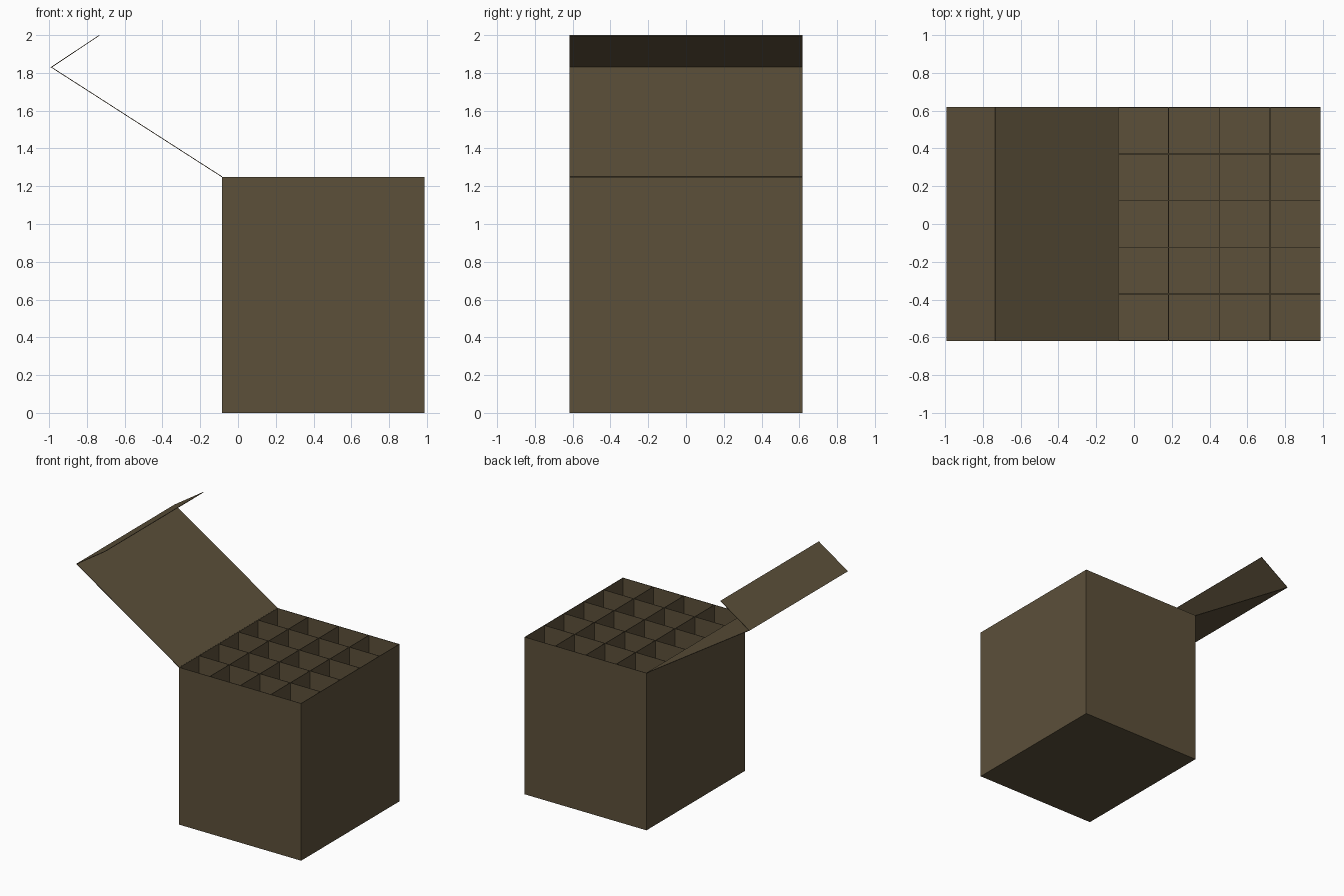
import bpy, bmesh

if "Cube" in bpy.data.objects:
    bpy.data.objects.remove(bpy.data.objects["Cube"])

X0, X1 = -0.085, 0.988      # box extent in x (hinge side at X0)
HY, H = 0.618, 1.25         # half depth and height
T = 0.004                   # card thickness

card = bpy.data.materials.new("cardboard")
card.diffuse_color = (0.107, 0.08, 0.042, 1)
card.use_nodes = True
card.node_tree.nodes["Principled BSDF"].inputs["Base Color"].default_value = card.diffuse_color


def sheet(name, quads, offset):
    """Thin card object made of quads that share edges, thickened by solidify."""
    bm = bmesh.new()
    for quad in quads:
        bm.faces.new([bm.verts.new(p) for p in quad])
    bmesh.ops.remove_doubles(bm, verts=bm.verts, dist=1e-5)
    mesh = bpy.data.meshes.new(name)
    bm.to_mesh(mesh)
    bm.free()
    mesh.materials.append(card)
    obj = bpy.data.objects.new(name, mesh)
    bpy.context.collection.objects.link(obj)
    mod = obj.modifiers.new("thickness", 'SOLIDIFY')
    mod.thickness, mod.offset = T, offset
    mod.use_even_offset = True
    return obj


# Open-topped box: floor and four walls, normals outward
corners = [(X0, -HY), (X1, -HY), (X1, HY), (X0, HY)]
quads = [[(x, y, 0) for x, y in reversed(corners)]]
for i in range(4):
    (ax, ay), (bx, by) = corners[i], corners[(i + 1) % 4]
    quads.append([(ax, ay, 0), (bx, by, 0), (bx, by, H), (ax, ay, H)])
sheet("box", quads, -1)

# Dividers making a 4 x 5 grid of cells
for i in range(1, 4):
    x = X0 + (X1 - X0) * i / 4
    sheet(f"cross_divider_{i}", [[(x, -HY + T, T), (x, HY - T, T),
                                  (x, HY - T, H), (x, -HY + T, H)]], 0)
for i in range(1, 5):
    y = -HY + 2 * HY * i / 5
    sheet(f"long_divider_{i}", [[(X0 + T, y, T), (X1 - T, y, T),
                                 (X1 - T, y, H), (X0 + T, y, H)]], 0)

# Open lid with its folded tuck flap
profile = [(X0, H), (-0.988, 1.83), (-0.735, 1.998)]
sheet("lid", [[(ax, -HY, az), (bx, -HY, bz), (bx, HY, bz), (ax, HY, az)]
              for (ax, az), (bx, bz) in zip(profile, profile[1:])], 0)
